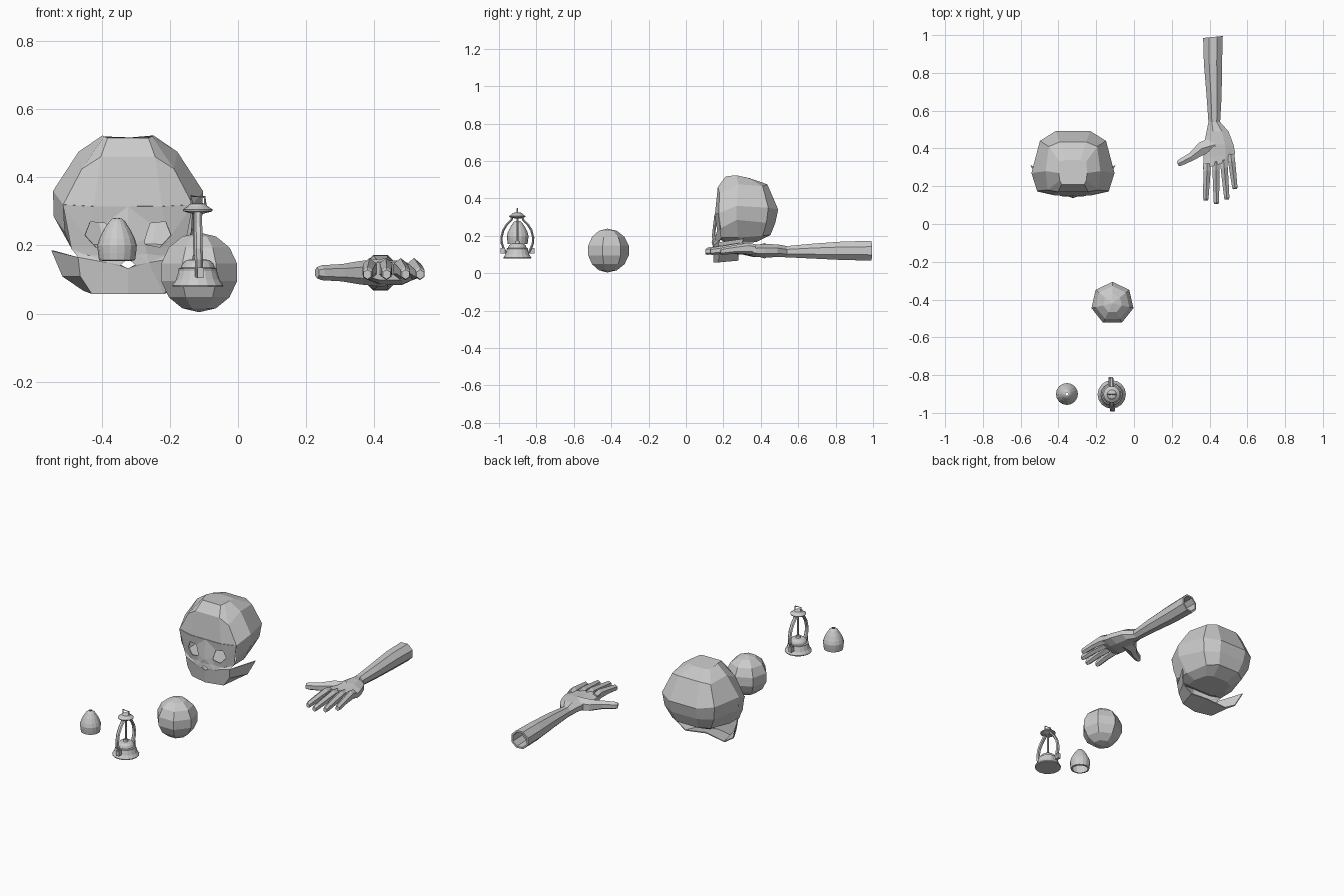
import bpy
from math import cos, sin, pi
from mathutils import Vector


def mesh(name, verts, faces, loc=(0, 0, 0)):
    me = bpy.data.meshes.new(name)
    me.from_pydata([tuple(v) for v in verts], [], faces)
    me.update()
    ob = bpy.data.objects.new(name, me)
    ob.location = loc
    bpy.context.collection.objects.link(ob)
    return ob


def loft(name, rings, loc=(0, 0, 0), caps=(True, True), skip=()):
    n = len(rings[0])
    verts = [v for r in rings for v in r]
    faces = [(i*n + j, i*n + (j + 1) % n, (i + 1)*n + (j + 1) % n, (i + 1)*n + j)
             for i in range(len(rings) - 1) for j in range(n) if (i, j) not in skip]
    if caps[0]:
        faces.append(tuple(reversed(range(n))))
    if caps[1]:
        faces.append(tuple(range(len(verts) - n, len(verts))))
    return mesh(name, verts, faces, loc)


def limb_ring(c, d, a, b, n, slant=0):
    # ring of half-width a and half-height b, facing along d
    c, d = Vector(c), Vector(d).normalized()
    side = d.cross(Vector((0, 0, 1))).normalized()
    up = side.cross(d)
    k = 1 / cos(pi / n)
    pts = []
    for i in range(n):
        t = 2*pi*(i + .5)/n
        p = c + side*a*k*cos(t) + up*b*k*sin(t)
        p.y += slant*(p.x - c.x)
        pts.append(p)
    return pts


def lathe(name, profile, loc, n=16, caps=(True, True)):
    rings = [[(r*cos(2*pi*j/n), r*sin(2*pi*j/n), z) for j in range(n)] for r, z in profile]
    return loft(name, rings, loc, caps)


def rod(name, points, a, b, n=6):
    pts = [Vector(p) for p in points]
    rings = []
    for i, p in enumerate(pts):
        d = (pts[min(i + 1, len(pts) - 1)] - pts[max(i - 1, 0)]).normalized()
        u = Vector((1, 0, 0)) if abs(d.x) < .9 else Vector((0, 1, 0))
        v = d.cross(u).normalized()
        u = v.cross(d)
        rings.append([p + u*a*cos(2*pi*j/n) + v*b*sin(2*pi*j/n) for j in range(n)])
    return loft(name, rings)


# Skull: cranium from mirrored half rings, open at the front behind the face
SK = (-.323, 0, 0)
halves = [
    [(.06, .21, .515), (.07, .23, .52), (.075, .27, .523), (.07, .33, .51), (.04, .34, .508)],
    [(.08, .17, .46), (.135, .18, .425), (.145, .28, .475), (.128, .41, .465), (.07, .435, .475)],
    [(.1, .155, .315), (.19, .175, .32), (.22, .27, .36), (.175, .44, .35), (.09, .493, .34)],
    [(.1, .16, .24), (.185, .185, .24), (.218, .27, .285), (.165, .43, .27), (.085, .478, .27)],
    [(.1, .165, .19), (.165, .19, .19), (.165, .28, .19), (.13, .41, .2), (.07, .452, .205)],
    [(.08, .21, .165), (.1, .22, .165), (.11, .28, .165), (.09, .36, .165), (.05, .38, .168)],
]
rings = [h + [(-x, y, z) for x, y, z in reversed(h)] for h in halves]
front = {(i, j) for i in (2, 3) for j in (0, 8, 9)}
loft("cranium", rings, SK, skip=front)

# Face half with eye socket, nose, cheek and upper jaw, then mirrored
face_pts = [
    (.05, .155, .218), (.065, .16, .265), (.11, .165, .27),
    (.126, .17, .23), (.094, .16, .195), (.05, .155, .203),
    (0, .142, .2), (0, .155, .315), (.1, .155, .315),
    (.19, .175, .32), (.165, .19, .19), (.06, .15, .15),
    (0, .14, .162), (.022, .148, .143), (0, .15, .132),
    (0, .15, .06), (.105, .175, .06), (.138, .18, .11),
    (.145, .175, .165), (.222, .31, .185), (.19, .28, .11),
    (.13, .28, .07), (0, .27, .085),
]
face_faces = [(6 + i, 6 + (i + 1) % 6, (i + 1) % 6, i) for i in (1, 2, 3, 4, 5)]
face_faces[-1:] = [(11, 6, 0, 5)]
face_faces += [(6, 7, 1, 0), (6, 12, 13, 11), (11, 13, 14), (11, 14, 15, 16), (11, 16, 17),
               (11, 17, 18), (10, 11, 18), (18, 17, 20, 19), (17, 16, 21, 20),
               (16, 15, 22, 21)]
face = mesh("skull_face", face_pts, face_faces, SK)
face.modifiers.new("mirror", 'MIRROR').use_clip = True
thick = face.modifiers.new("thickness", 'SOLIDIFY')
thick.thickness = .006
thick.offset = 0

# Forearm with a hollow end, running into the palm
D = (0, -1, 0)
sections = [(.42, .90, .042, .12, .042, 0), (.418, .99, .042, .12, .042, .1),
            (.418, .99, .052, .12, .052, .1), (.418, .85, .048, .12, .05, 0),
            (.424, .68, .04, .118, .04, 0), (.425, .54, .031, .115, .03, 0),
            (.442, .49, .058, .12, .034, 0), (.449, .42, .078, .12, .036, 0),
            (.451, .36, .084, .12, .032, .2), (.446, .315, .08, .125, .026, .3)]
loft("forearm_and_palm", [limb_ring((x, y, z), D, a, b, 8, s)
                          for x, y, a, z, b, s in sections])

# Fingers: base and tip positions
for name, (bx, by), (tx, ty) in [("index_finger", (.388, .32), (.38, .125)),
                                 ("middle_finger", (.434, .33), (.436, .105)),
                                 ("ring_finger", (.474, .34), (.492, .13)),
                                 ("little_finger", (.512, .37), (.535, .185))]:
    d = (tx - bx, ty - by, 0)
    spec = [(0, .019, .024, .127), (.2, .019, .027, .132), (.55, .017, .02, .128),
            (.95, .014, .017, .118), (1, .011, .012, .115)]
    loft(name, [limb_ring((bx + d[0]*t, by + d[1]*t, z), d, a, b, 6) for t, a, b, z in spec])

thumb = [(.43, .42, .045, .036), (.36, .40, .034, .03), (.305, .357, .022, .022),
         (.245, .325, .018, .019), (.232, .317, .013, .014)]
loft("thumb", [limb_ring((x, y, .12), (-.1, -.055, 0), a, b, 6) for x, y, a, b in thumb])

# Seven-sided ball
bpy.ops.mesh.primitive_uv_sphere_add(segments=7, ring_count=7, radius=.117,
                                     location=(-.114, -.42, .121))
bpy.context.object.name = "ball"

# Loose lantern glass, open at both ends
lathe("lantern_glass", [(.043, .155), (.053, .157), (.056, .178), (.058, .2), (.052, .22),
                        (.04, .245), (.024, .27), (.014, .279), (.008, .28)],
      (-.355, -.9, 0), 16, (False, False))

# Lantern body
LX, LY = -.118, -.902
lathe("lantern_base", [(.073, .078), (.075, .083), (.064, .1), (.056, .125), (.057, .132),
                       (.05, .135), (.045, .148), (.034, .157), (.014, .16), (.012, .172)],
      (LX, LY, 0))
lathe("lantern_hood", [(.012, .292), (.042, .3), (.044, .305), (.028, .316), (.024, .322),
                       (.01, .325)], (LX, LY, 0))
rod("burner_rod", [(LX, LY, .165), (LX, LY, .3)], .006, .006)

# Side tubes and their sockets
for s, side in ((-1, "front"), (1, "back")):
    path = [(.025, .302), (.032, .285), (.055, .262), (.075, .23), (.085, .19),
            (.083, .16), (.074, .135), (.06, .108)]
    rod(side + "_tube", [(LX - s*(.31 - z)*.02, LY + s*y, z) for y, z in path], .012, .007)
    bpy.ops.mesh.primitive_cube_add(size=1, location=(LX - s*.008, LY + s*.078, .12))
    knob = bpy.context.object
    knob.name = side + "_tube_socket"
    knob.scale = (.018, .026, .03)

# Small carrying loop on top
rod("carry_loop", [(LX + x, LY, z) for x, z in [(-.018, .32), (-.02, .345), (.02, .342),
                                               (.022, .318)]], .004, .004)
